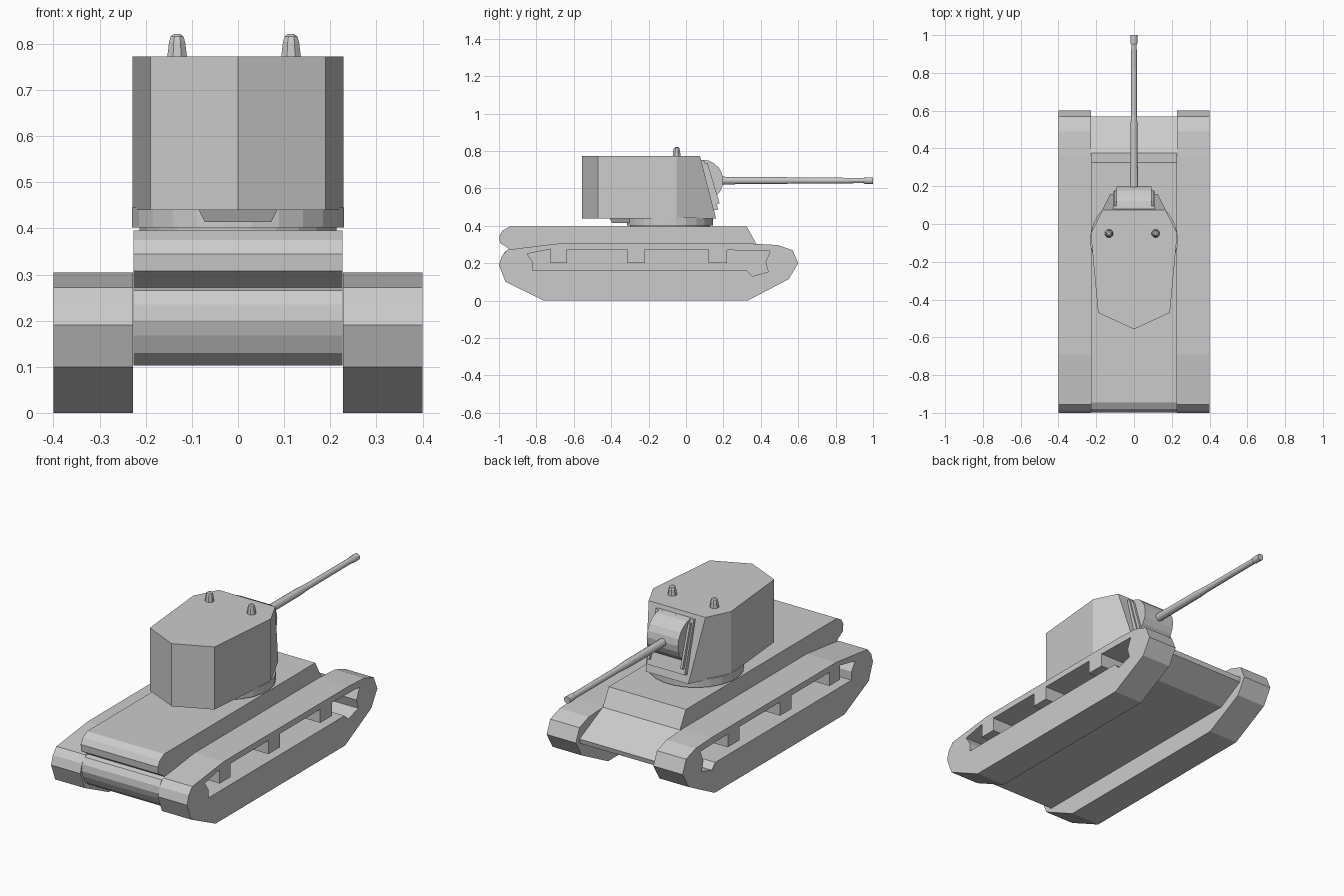
import bpy, bmesh, math
from mathutils import Matrix, Vector

if "Cube" in bpy.data.objects:
    bpy.data.objects.remove(bpy.data.objects["Cube"])


def new_object(name, bm):
    bmesh.ops.recalc_face_normals(bm, faces=bm.faces[:])
    me = bpy.data.meshes.new(name)
    bm.to_mesh(me)
    bm.free()
    ob = bpy.data.objects.new(name, me)
    bpy.context.collection.objects.link(ob)
    return ob


def side_prism(name, profile, x0, x1):
    """Extrude a (y, z) profile along x."""
    bm = bmesh.new()
    face = bm.faces.new([bm.verts.new((x0, y, z)) for y, z in profile])
    ext = bmesh.ops.extrude_face_region(bm, geom=[face])
    bmesh.ops.translate(bm, vec=(x1 - x0, 0, 0),
                        verts=[v for v in ext["geom"] if isinstance(v, bmesh.types.BMVert)])
    return new_object(name, bm)


def loft(name, rings):
    """Bridge rings of equal length and cap both ends."""
    bm = bmesh.new()
    loops = [[bm.verts.new(p) for p in ring] for ring in rings]
    n = len(loops[0])
    for a, b in zip(loops, loops[1:]):
        for i in range(n):
            j = (i + 1) % n
            bm.faces.new((a[i], a[j], b[j], b[i]))
    bm.faces.new(loops[0])
    bm.faces.new(loops[-1])
    return new_object(name, bm)


def lathe(name, stations, sides, centre, axis="z"):
    """Lathe (radius, offset) stations about z or y."""
    rings = []
    for r, h in stations:
        ring = []
        for i in range(sides):
            a = 2 * math.pi * (i + 0.5) / sides
            u, v = r * math.cos(a), r * math.sin(a)
            p = Vector((u, v, h)) if axis == "z" else Vector((u, h, v))
            ring.append(p + Vector(centre))
        rings.append(ring)
    return loft(name, rings)


# Tracks with a side opening, return-roller brackets hanging into it
track = [(-0.76, 0), (0.33, 0), (0.55, 0.115), (0.60, 0.20), (0.57, 0.27),
         (0.49, 0.297), (0.36, 0.304), (-0.69, 0.304), (-0.955, 0.272),
         (-0.985, 0.237), (-1.0, 0.19), (-0.965, 0.10)]
opening = [(-0.82, 0.16), (-0.82, 0.205), (-0.85, 0.25), (-0.725, 0.275),
           (-0.725, 0.20), (-0.635, 0.20), (-0.635, 0.272), (-0.315, 0.272),
           (-0.315, 0.20), (-0.22, 0.20), (-0.22, 0.272), (0.12, 0.272),
           (0.12, 0.20), (0.22, 0.20), (0.22, 0.27), (0.45, 0.265),
           (0.425, 0.205), (0.44, 0.155), (0.355, 0.13), (0.325, 0.16)]
for side, label in ((-1, "left"), (1, "right")):
    ob = side_prism(label + "_track", track, side * 0.228, side * 0.40)
    cutter = side_prism(label + "_track_cutter", opening, side * 0.235, side * 0.45)
    cutter.hide_render = True
    mod = ob.modifiers.new("opening", "BOOLEAN")
    mod.operation = "DIFFERENCE"
    mod.solver = "EXACT"
    mod.object = cutter
    bpy.context.view_layer.objects.active = ob
    bpy.ops.object.modifier_apply(modifier=mod.name)
    bpy.data.objects.remove(cutter)

# Hull: stepped nose, rounded overhanging rear deck and lower rear roll
hull = [(-0.925, 0.103), (0.42, 0.103), (0.565, 0.185), (0.57, 0.21),
        (0.375, 0.305), (0.325, 0.395), (-0.945, 0.395), (-0.98, 0.375),
        (-0.998, 0.345), (-0.995, 0.308), (-0.955, 0.283), (-0.94, 0.272),
        (-0.965, 0.265), (-0.985, 0.235), (-0.99, 0.20), (-0.98, 0.168), (-0.96, 0.13)]
side_prism("hull", hull, -0.227, 0.227)

# Turret ring and the wedge under the turret overhang
lathe("turret_ring", [(0.215, 0.39), (0.215, 0.402), (0.232, 0.402), (0.232, 0.445)],
      24, (0, -0.085, 0))
loft("bustle_wedge", [
    [(-0.088, -0.41, 0.445), (0.088, -0.41, 0.445), (0.088, -0.25, 0.445), (-0.088, -0.25, 0.445)],
    [(-0.072, -0.395, 0.414), (0.072, -0.395, 0.414), (0.072, -0.25, 0.414), (-0.072, -0.25, 0.414)]])


# Turret: vertical walls, front plate sloping forward towards the bottom
def turret_ring(front_x, front_y, z):
    half = [(0.19, -0.47), (0.229, -0.05), (front_x, front_y)]
    return ([(0, -0.557, z)] + [(x, y, z) for x, y in half]
            + [(-x, y, z) for x, y in reversed(half)])


loft("turret", [turret_ring(0.125, 0.16, 0.44), turret_ring(0.167, 0.075, 0.773)])

# Mantlet: backing plate, curved drum and raised side cheeks
plate = [(0.06, 0.752), (0.095, 0.752), (0.172, 0.488), (0.14, 0.48)]
side_prism("mantlet_plate", plate, -0.112, 0.112)
drum = [(0.088 + 0.111 * math.cos(a), 0.642 + 0.111 * math.sin(a))
        for a in (math.radians(-85 + 17.5 * i) for i in range(11))]
side_prism("mantlet_drum", drum, -0.092, 0.092)
cheek = [(0.09, 0.735), (0.115, 0.735), (0.18, 0.52), (0.155, 0.51)]
for side, label in ((-1, "left"), (1, "right")):
    side_prism(label + "_mantlet_cheek", cheek, side * 0.092, side * 0.104)

# Gun barrel with a slight taper
lathe("gun_barrel", [(0.021, 0.15), (0.020, 0.50), (0.016, 0.58), (0.015, 0.95),
                     (0.018, 0.955), (0.018, 1.0)], 12, (0, 0, 0.642), "y")

# Roof periscopes
for x, label in ((-0.132, "left"), (0.115, "right")):
    lathe(label + "_periscope", [(0.024, 0.765), (0.019, 0.803), (0.015, 0.816), (0.008, 0.821)],
          8, (x, -0.05, 0))
